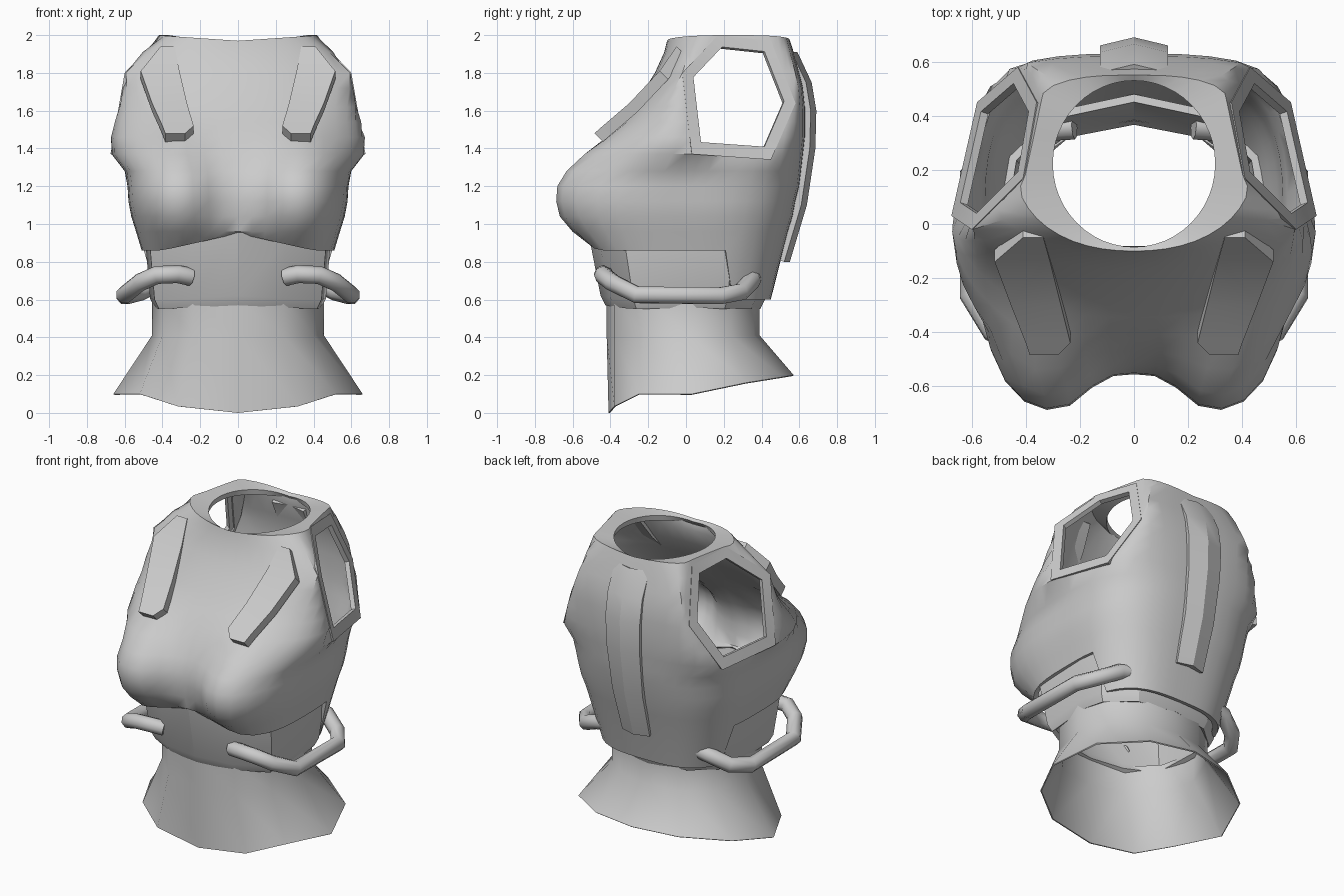
import bpy, bmesh, math
from mathutils import Vector
from mathutils.geometry import normal

cube = bpy.data.objects.get("Cube")
if cube:
    bpy.data.objects.remove(cube)

grey = bpy.data.materials.new("plain_grey")
grey.use_nodes = True
grey.diffuse_color = (0.6, 0.6, 0.6, 1)
grey.node_tree.nodes["Principled BSDF"].inputs["Base Color"].default_value = (0.6, 0.6, 0.6, 1)


def make(name, data):
    ob = bpy.data.objects.new(name, data)
    bpy.context.collection.objects.link(ob)
    return ob


def mesh_object(name, verts, faces, hull=False):
    me = bpy.data.meshes.new(name)
    me.from_pydata([tuple(v) for v in verts], [], faces)
    bm = bmesh.new()
    bm.from_mesh(me)
    if hull:
        bmesh.ops.convex_hull(bm, input=bm.verts)
    bmesh.ops.recalc_face_normals(bm, faces=bm.faces)
    bm.to_mesh(me)
    bm.free()
    return make(name, me)


def loft(name, rows, closed=True):
    """Skin rows of equal length with quads."""
    n = len(rows[0])
    faces = [(r * n + i, r * n + (i + 1) % n, (r + 1) * n + (i + 1) % n, (r + 1) * n + i)
             for r in range(len(rows) - 1) for i in range(n if closed else n - 1)]
    return mesh_object(name, [p for row in rows for p in row], faces)


def finish(ob, thickness=0, mirror=False, cutter=None, angle=35):
    """Apply the modifiers, then set material and shading."""
    if thickness:
        mod = ob.modifiers.new("shell", 'SOLIDIFY')
        mod.thickness, mod.offset = thickness, -1
    if mirror:
        ob.modifiers.new("mirror", 'MIRROR')
    if cutter:
        mod = ob.modifiers.new("cut", 'BOOLEAN')
        mod.object, mod.operation, mod.solver = cutter, 'DIFFERENCE', 'EXACT'
    name = ob.name
    graph = bpy.context.evaluated_depsgraph_get()
    me = bpy.data.meshes.new_from_object(ob.evaluated_get(graph))
    bpy.data.objects.remove(ob)
    me.materials.clear()
    me.materials.append(grey)
    ob = make(name, me)
    bpy.ops.object.select_all(action='DESELECT')
    ob.select_set(True)
    bpy.context.view_layer.objects.active = ob
    bpy.ops.object.shade_smooth_by_angle(angle=math.radians(angle))


def both_sides(half):
    """Close a half outline running from front centre to back centre."""
    return half + [(-x, y, z) for x, y, z in half[-2:0:-1]]


# Arm opening outline
ARM = [Vector(p) for p in ((0.675, 0.03, 1.37), (0.58, 0.45, 1.34), (0.43, 0.58, 1.64),
                           (0.36, 0.45, 1.97), (0.41, 0.17, 2.0), (0.60, -0.02, 1.80))]
mid = sum(ARM, Vector()) / len(ARM)
out = normal(ARM)
if out.x < 0:
    out.negate()


def arm_ring(scale, push):
    return [mid + (p - mid) * scale + out * push for p in ARM]


def fit_to_arm(x, y, z):
    """Lay the side of the shell flat around the arm opening."""
    py, pz = y - mid.y, z - mid.z
    for a, b in zip(ARM, ARM[1:] + ARM[:1]):
        a, b = a - mid, b - mid
        det = a.y * b.z - a.z * b.y
        u, v = (py * b.z - pz * b.y) / det, (a.y * pz - a.z * py) / det
        if u >= 0 and v >= 0 and u + v < 1.35:
            flat = mid.x + u * a.x + v * b.x - 0.006
            if u + v < 1 or abs(x) > flat:
                return math.copysign(flat, x)
    return x


# Torso shell: height, half width, front, back, front squareness
SIDES = 48
RINGS = [(0.86, 0.51, -0.50, 0.51, 3.5), (0.96, 0.54, -0.53, 0.54, 3.5),
         (1.04, 0.565, -0.55, 0.565, 3.5), (1.12, 0.58, -0.555, 0.58, 3.5),
         (1.2, 0.585, -0.55, 0.60, 3.5), (1.28, 0.60, -0.52, 0.61, 3.2),
         (1.37, 0.67, -0.47, 0.62, 3), (1.46, 0.68, -0.41, 0.63, 2.7),
         (1.54, 0.68, -0.345, 0.63, 2.5), (1.62, 0.69, -0.28, 0.63, 2.4),
         (1.72, 0.72, -0.215, 0.62, 2.2), (1.8, 0.74, -0.165, 0.60, 2.1),
         (1.91, 0.60, -0.115, 0.57, 2.1), (1.97, 0.44, -0.10, 0.55, 2.2),
         (1.955, 0.30, -0.085, 0.53, 2)]


def bust(x, z):
    q = ((abs(x) - 0.36) / 0.2) ** 2 + ((z - 1.15) / (0.25 if z < 1.15 else 0.28)) ** 2
    return 0.155 * math.exp(-q ** 1.6)


rows = []
for level, (height, w, front, back, e) in enumerate(RINGS):
    neck = level == len(RINGS) - 1
    row = []
    for i in range(SIDES):
        t = 2 * math.pi * i / SIDES
        c, s = math.cos(t), math.sin(t)
        if s > 0:
            e = 2 if neck else 3
        r = (abs(c) ** e + abs(s) ** e) ** (-1 / e)
        e = RINGS[level][4]
        x, z = w * c * r, height
        y = (front + back) / 2 + (back - front) / 2 * s * r
        if s < 0 and z < 1.75:
            y -= bust(x, z) * min(1, -2 * s)
        if level == 0 and y > 0.27:           # back runs down to the waist
            x, y, z = x * 0.88, y * 0.88, 0.6
        elif level == 0 and y < 0:            # raised middle under the bust
            z += 0.09 * max(0, 1 - abs(x) / 0.4)
        if level >= len(RINGS) - 2:
            z += 0.03 * abs(x) / w
        if z > 1.3 and not neck:
            x = fit_to_arm(x, y, z)
        row.append((x, y, z))
    rows.append(row)
torso = loft("torso_shell", rows)

# Arm openings and their flat six-sided rims
cutter = mesh_object("arm_cutter", arm_ring(0.9, -0.12) + arm_ring(0.9, 0.2), [], hull=True)
cutter.modifiers.new("mirror", 'MIRROR')
cutter.hide_render = True
finish(torso, thickness=0.035, cutter=cutter, angle=40)
bpy.data.objects.remove(cutter)

rim = loft("arm_rims", [arm_ring(0.97, -0.03), arm_ring(1, 0), arm_ring(0.8, 0),
                        arm_ring(0.8, -0.03), arm_ring(0.97, -0.03)])
finish(rim, mirror=True, angle=20)

# Waist band with a bevelled lower edge
PLAN = [(0, -0.52), (0.25, -0.46), (0.465, -0.32), (0.49, 0.08),
        (0.46, 0.25), (0.28, 0.42), (0, 0.48)]
LIFT = [0.1, 0.04, 0, 0.03, 0, 0, 0]
band = []
for z, sx, sy, lift in ((0.55, 0.9, 0.82, 0.2), (0.6, 0.95, 0.87, 0.2), (0.87, 1, 1, 1)):
    band.append(both_sides([(x * sx, y * sy, z + k * lift) for (x, y), k in zip(PLAN, LIFT)]))
finish(loft("waist_band", band), thickness=0.03, angle=22)

# Flared skirt with an uneven hem
WAIST = [(0, -0.42), (0.24, -0.38), (0.4, -0.22), (0.455, 0.02), (0.37, 0.24), (0.2, 0.36), (0, 0.39)]
HEM = [(0, -0.41, 0), (0.32, -0.38, 0.035), (0.52, -0.25, 0.1), (0.66, 0.03, 0.1),
       (0.56, 0.32, 0.16), (0.3, 0.51, 0.19), (0, 0.57, 0.2)]
skirt = [both_sides([(x, y, z) for x, y in WAIST]) for z in (0.6, 0.41)]
skirt.append(both_sides(HEM))
finish(loft("flared_skirt", skirt), thickness=0.008, angle=45)

# Side handles
curve = bpy.data.curves.new("side_handles", 'CURVE')
curve.dimensions = '3D'
curve.bevel_depth, curve.bevel_resolution, curve.use_fill_caps = 0.048, 2, True
PATH = [(0.25, -0.41, 0.72), (0.32, -0.44, 0.735), (0.43, -0.44, 0.73), (0.52, -0.39, 0.69),
        (0.6, -0.26, 0.625), (0.6, 0.18, 0.62), (0.52, 0.29, 0.64), (0.4, 0.35, 0.7), (0.22, 0.36, 0.74)]
spline = curve.splines.new('POLY')
spline.points.add(len(PATH) - 1)
for point, co in zip(spline.points, PATH):
    point.co = (*co, 1)
finish(make("side_handles", curve), mirror=True, angle=50)

# Chest straps: inner x, outer x, y, z
STRAP = [(0.335, 0.41, -0.05, 1.94), (0.31, 0.515, -0.14, 1.81),
         (0.27, 0.455, -0.3, 1.64), (0.235, 0.4, -0.44, 1.52), (0.28, 0.385, -0.485, 1.48)]
verts, faces = [], []
for depth in (0, 0.045):
    for a, b, y, z in STRAP:
        verts += [(a, y + depth, z - depth), (b, y + depth, z - depth)]
n = len(STRAP) * 2
for i in range(0, n - 2, 2):
    faces += [(i, i + 1, i + 3, i + 2), (n + i, n + i + 2, n + i + 3, n + i + 1)]
    faces += [(i, i + 2, n + i + 2, n + i), (i + 1, n + i + 1, n + i + 3, i + 3)]
faces += [(0, n, n + 1, 1), (n - 2, n - 1, 2 * n - 1, 2 * n - 2)]
finish(mesh_object("chest_straps", verts, faces), mirror=True, angle=25)

# Spine plate: half width, y, z
SPINE = [(0.1, 0.55, 0.8), (0.11, 0.64, 1.1), (0.12, 0.685, 1.4),
         (0.125, 0.69, 1.6), (0.125, 0.665, 1.75), (0.125, 0.59, 1.91)]
spine = [[(-w, y - 0.03, z), (0, y, z), (w, y - 0.03, z)] for w, y, z in SPINE]
plate = loft("spine_plate", spine, closed=False)
if plate.data.polygons[0].normal.y < 0:
    plate.data.flip_normals()
finish(plate, thickness=0.05, angle=25)
